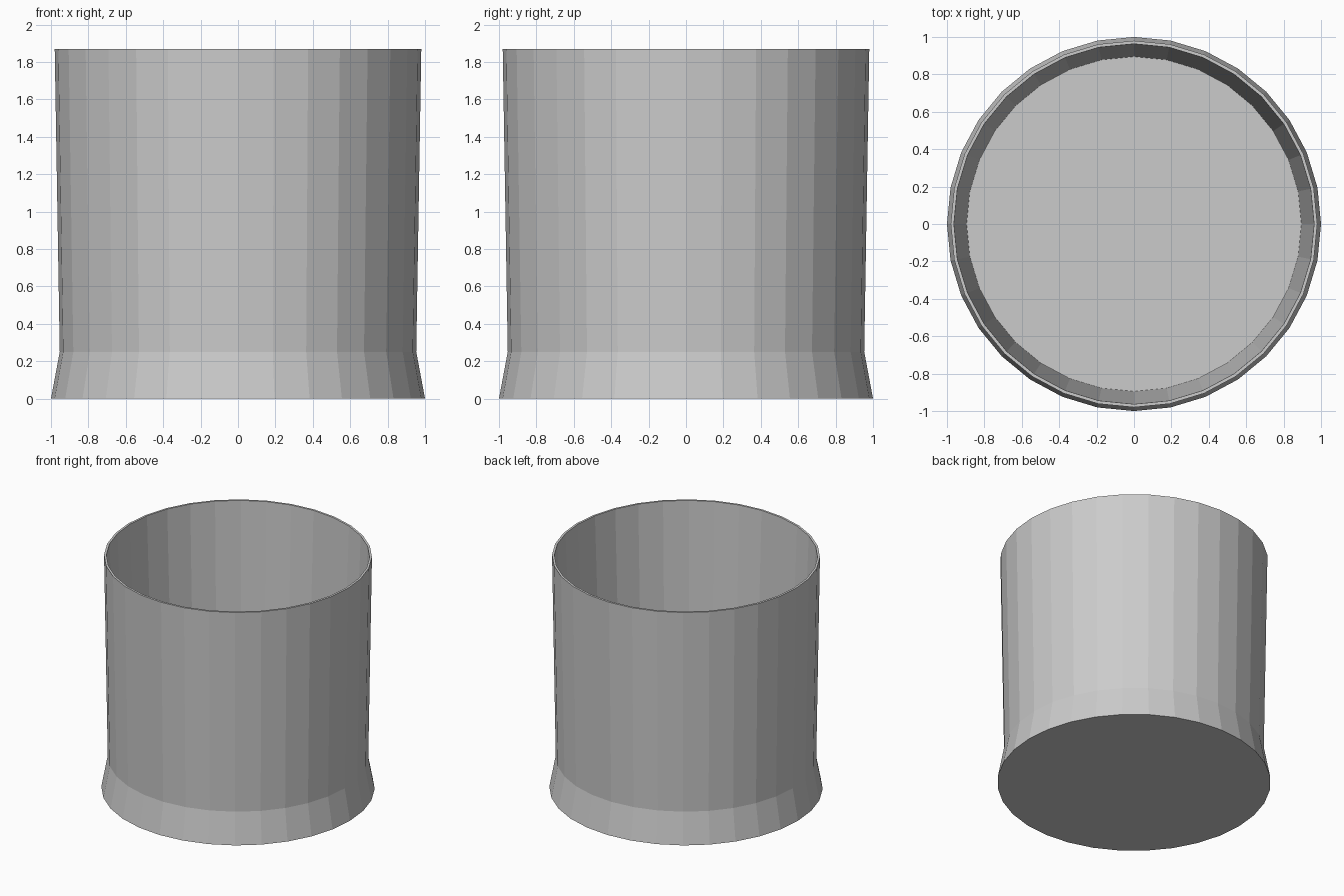
import bpy, bmesh
from math import cos, sin, tau

if "Cube" in bpy.data.objects:
    bpy.data.objects.remove(bpy.data.objects["Cube"])

SIDES = 32

# Cup profile (radius, height): flared foot, outer wall, rim, inner wall, floor
profile = [(1.0, 0.0), (0.953, 0.25), (0.98, 1.87), (0.963, 1.87), (0.895, 0.10)]


def ring(bm, radius, z):
    return [bm.verts.new((radius * cos(tau * i / SIDES), radius * sin(tau * i / SIDES), z))
            for i in range(SIDES)]


bm = bmesh.new()
rings = [ring(bm, r, z) for r, z in profile]

# Walls between neighbouring rings
for a, b in zip(rings, rings[1:]):
    for i in range(SIDES):
        j = (i + 1) % SIDES
        bm.faces.new((a[i], a[j], b[j], b[i]))

# Underside and inner floor
bm.faces.new(rings[0][::-1])
bm.faces.new(rings[-1])
bmesh.ops.recalc_face_normals(bm, faces=bm.faces)

mesh = bpy.data.meshes.new("cup")
bm.to_mesh(mesh)
bm.free()
bpy.context.collection.objects.link(bpy.data.objects.new("cup", mesh))
